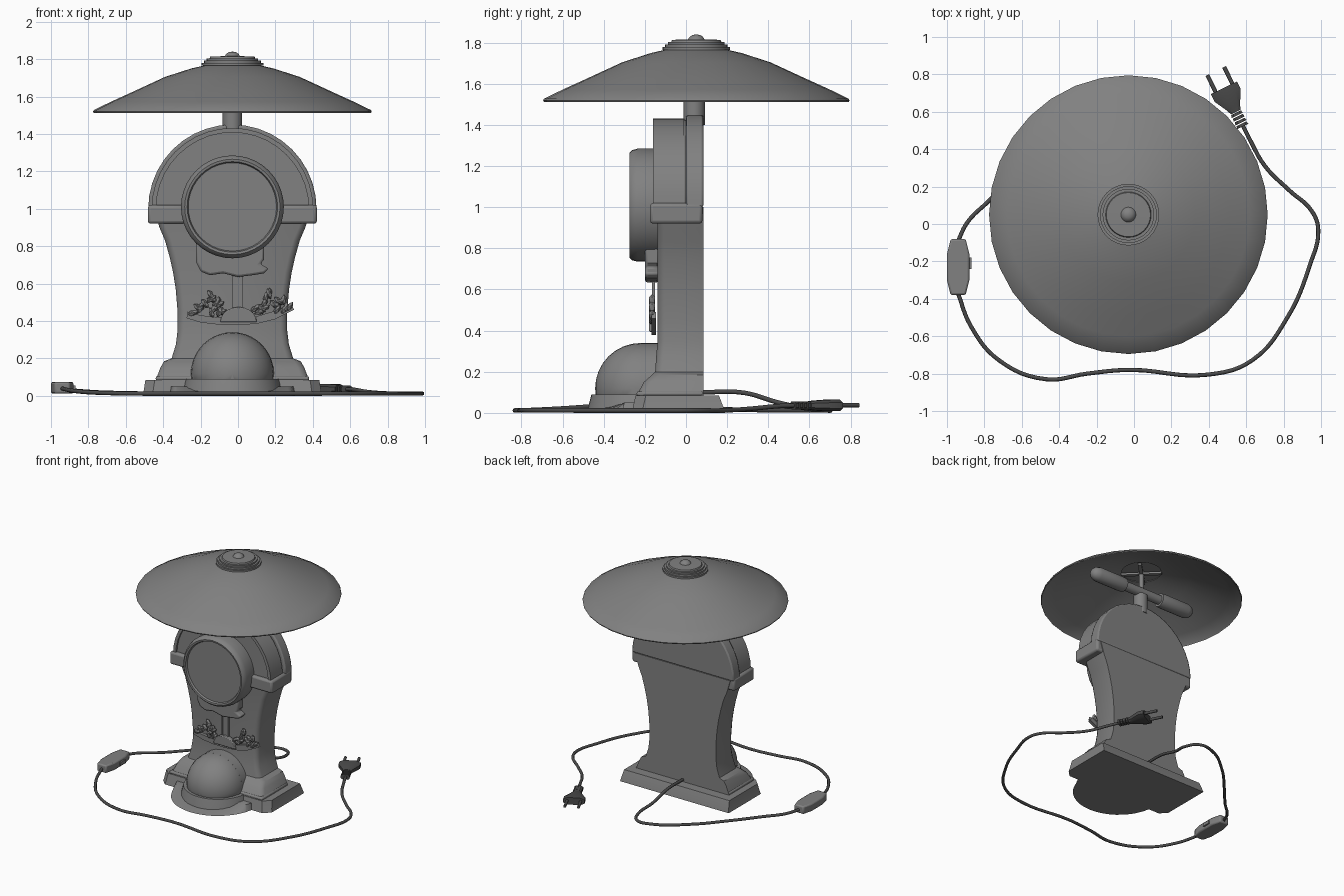
import bpy, bmesh, math, random
from mathutils import Vector, Matrix

cube = bpy.data.objects.get("Cube")
if cube:
    bpy.data.objects.remove(cube)
random.seed(4)
CX, CY = -0.03, 0.05   # lamp axis


def material(name, v):
    m = bpy.data.materials.new(name)
    m.use_nodes = True
    m.diffuse_color = (v, v, v, 1)
    m.node_tree.nodes["Principled BSDF"].inputs["Base Color"].default_value = (v, v, v, 1)
    return m


GREY = material("mid_grey", 0.22)
DARK = material("dark_grey", 0.07)


def finish(name, bm, mat=GREY, bevel=0, angle=35):
    bmesh.ops.recalc_face_normals(bm, faces=bm.faces)
    me = bpy.data.meshes.new(name)
    bm.to_mesh(me)
    bm.free()
    me.materials.append(mat)
    ob = bpy.data.objects.new(name, me)
    bpy.context.collection.objects.link(ob)
    if bevel:
        b = ob.modifiers.new("Bevel", 'BEVEL')
        b.width, b.segments, b.limit_method = bevel, 2, 'ANGLE'
        b.angle_limit = math.radians(40)
    bpy.ops.object.select_all(action='DESELECT')
    ob.select_set(True)
    bpy.context.view_layer.objects.active = ob
    bpy.ops.object.shade_smooth_by_angle(angle=math.radians(angle))
    return ob


def loft(name, rings, **kw):
    """Skin a list of equal-length point loops and cap both ends."""
    bm = bmesh.new()
    loops = [[bm.verts.new(p) for p in r] for r in rings]
    n = len(loops[0])
    for a, b in zip(loops, loops[1:]):
        for i in range(n):
            bm.faces.new((a[i], a[(i + 1) % n], b[(i + 1) % n], b[i]))
    bm.faces.new(loops[0])
    bm.faces.new(loops[-1])
    return finish(name, bm, **kw)


def prism(name, xz, y0, y1, **kw):
    return loft(name, [[(x, y, z) for x, z in xz] for y in (y0, y1)], **kw)


def box(name, lo, hi, **kw):
    xz = [(lo[0], lo[2]), (hi[0], lo[2]), (hi[0], hi[2]), (lo[0], hi[2])]
    return prism(name, xz, lo[1], hi[1], **kw)


def lathe(name, profile, origin, axis='Z', segs=32, **kw):
    """Revolve (radius, height) points about an axis through origin."""
    bm = bmesh.new()
    vs = [bm.verts.new((r, 0, h)) for r, h in profile]
    es = [bm.edges.new(p) for p in zip(vs, vs[1:])]
    bmesh.ops.spin(bm, geom=vs + es, cent=(0, 0, 0), axis=(0, 0, 1),
                   angle=math.tau, steps=segs)
    bmesh.ops.remove_doubles(bm, verts=bm.verts, dist=1e-5)
    rot = {'Z': Matrix(), 'X': Matrix.Rotation(math.pi / 2, 4, 'Y'),
           'Y': Matrix.Rotation(math.pi / 2, 4, 'X')}[axis]
    bm.transform(Matrix.Translation(origin) @ rot)
    return finish(name, bm, **kw)


def arc(cx, cz, r, a0=0, a1=180, n=20):
    return [(cx + r * math.cos(math.radians(a0 + (a1 - a0) * i / n)),
             cz + r * math.sin(math.radians(a0 + (a1 - a0) * i / n))) for i in range(n + 1)]


def tube(name, pts, r, mat, z_spline='NURBS'):
    cu = bpy.data.curves.new(name, 'CURVE')
    cu.dimensions, cu.bevel_depth, cu.bevel_resolution, cu.use_fill_caps = '3D', r, 2, True
    sp = cu.splines.new('BEZIER')
    sp.bezier_points.add(len(pts) - 1)
    for bp, p in zip(sp.bezier_points, pts):
        bp.co = p
        bp.handle_left_type = bp.handle_right_type = 'AUTO'
    sp.resolution_u = 6
    cu.materials.append(mat)
    ob = bpy.data.objects.new(name, cu)
    bpy.context.collection.objects.link(ob)


# Shade: thin open dish with rolled rim, and stepped finial
outer = [(.745, 1.52), (.74, 1.528), (.65, 1.572), (.54, 1.622), (.36, 1.705), (.22, 1.75), (.15, 1.766)]
inner = [(r - .004, z - .008) for r, z in reversed(outer)]
lathe("shade", outer + inner + [outer[0]], (CX, CY, 0))
steps = [(0, 1.765), (.165, 1.765), (.165, 1.778), (.152, 1.778), (.152, 1.792), (.138, 1.792),
         (.138, 1.804), (.122, 1.804), (.118, 1.814), (.04, 1.816), (.033, 1.828), (.018, 1.838), (0, 1.84)]
lathe("finial", steps, (CX, CY, 0))

# Shade support: stem, spider bars and twin lamps
lathe("stem", [(0, 1.40), (.052, 1.40), (.052, 1.56), (0, 1.56)], (CX, .04, 0), segs=16).scale.y = 1
lathe("spindle", [(0, 1.55), (.018, 1.55), (.018, 1.77), (0, 1.77)], (CX, CY, 0), segs=12)
for k in (45, -45):
    bar = box("spider_bar", (-.15, -.014, 1.735), (.15, .014, 1.752))
    bar.location = (CX, CY, 0)
    bar.rotation_euler.z = math.radians(k)
lathe("lamp_socket", [(0, -.2), (.036, -.2), (.036, .2), (0, .2)], (CX, CY, 1.585), axis='X', segs=16)
bulb = [(0, .17), (.052, .17), (.056, .2), (.056, .42), (.045, .455), (.024, .475), (0, .48)]
for s in (1, -1):
    lathe("lamp_bulb", [(r, h * s) for r, h in bulb], (CX, CY, 1.585), axis='X', segs=16)

# Waisted lower body: (height, half width, front y)
levels = [(.085, .41, -.24), (.15, .385, -.205), (.185, .365, -.165), (.2, .325, -.15), (.275, .302, -.145),
          (.35, .293, -.138), (.45, .293, -.138), (.57, .303, -.138), (.66, .317, -.138),
          (.74, .335, -.138), (.83, .36, -.138), (.9, .39, -.138), (1.0, .42, -.138)]
c = .035
loft("lower_body", [[(CX - w, .085, z), (CX + w, .085, z), (CX + w, f + c, z), (CX + w - .012, f + .012, z),
                     (CX + w - c, f, z), (CX - w + c, f, z), (CX - w + .012, f + .012, z),
                     (CX - w, f + c, z)] for z, w, f in levels])

# Arched head in two layers with a raised front rim
prism("head_back", arc(CX, 1.0, .45), 0, .085, bevel=.01)
prism("head_front", arc(CX, 1.0, .428), -.145, .002, bevel=.01)
prism("head_rim", arc(CX, 1.0, .432) + arc(CX, 1.0, .408, 180, 0), -.16, -.01)

# Side brackets wrapping round to the clock
for s in (1, -1):
    xs = sorted((CX + s * .24, CX + s * .452))
    box("side_bracket", (xs[0], -.175, .92), (xs[1], .08, 1.02), bevel=.015)

# Clock bezel and recessed face
bezel = [(0, .1), (.272, .1), (.275, .17), (.275, .235), (.268, .262), (.255, .275), (.242, .273),
         (.236, .258), (0, .258)]
lathe("clock_bezel", bezel, (CX, 0, 1.01), axis='Y', segs=40)

# Ribbon under the clock
ribbon = [(-.225, .84), (-.225, .715), (-.2, .665), (-.15, .645), (-.08, .655), (0, .635), (.08, .645),
          (.14, .655), (.165, .68), (.12, .705), (.14, .73), (.14, .84)]
prism("ribbon", ribbon, -.2, -.13, bevel=.012)

# Pendulum: rods, crescent, mound and leafy clusters
for x in (-.026, .022):
    box("pendulum_rod", (x - .006, -.165, .46), (x + .006, -.15, .68))
box("pendulum_strip", (-.022, -.158, .46), (.018, -.152, .68))
crescent = [(-.275, .415), (-.2, .392), (-.1, .38), (0, .378), (.1, .385), (.2, .41), (.3, .46), (.285, .49),
            (.2, .455), (.1, .425), (0, .42), (-.1, .42), (-.2, .43), (-.27, .45)]
prism("pendulum_crescent", crescent, -.168, -.145)
prism("pendulum_mound", [(x * 1.15 + .003, z * .95) for x, z in arc(0, .415, .085, n=10)], -.18, -.145, bevel=.006)


def cluster(name, spots):
    bm = bmesh.new()
    for x, z in spots:
        for k in range(3):
            m = (Matrix.Translation((x + random.uniform(-.016, .016), -.165, z + random.uniform(-.02, .02)))
                 @ Matrix.Rotation(random.uniform(0, 3), 4, 'Y') @ Matrix.Diagonal((.016, .018, .03, 1)))
            bmesh.ops.create_icosphere(bm, subdivisions=1, radius=1, matrix=m)
    finish(name, bm, angle=20)


cluster("left_leaves", [(-.23, .46), (-.19, .48), (-.15, .53), (-.14, .46), (-.1, .45), (-.1, .49)])
cluster("right_leaves", [(.1, .46), (.14, .48), (.16, .53), (.2, .47), (.23, .52), (.26, .48)])

# Stepped base and round-fronted plinth
def slab(x, f, b, z, k=.05):
    return [(CX - x, b, z), (CX + x, b, z), (CX + x, f + k, z), (CX + x - k, f, z),
            (CX - x + k, f, z), (CX - x, f + k, z)]


loft("base", [slab(.48, -.265, .19, 0), slab(.475, -.26, .185, .02), slab(.465, -.245, .16, .085)])
box("foot_step", (CX - .41, -.24, .08), (CX + .41, .085, .105), bevel=.01)


def plinth(r, z):
    return [(x, y, z) for x, y in [(CX + r, -.1)] + arc(CX, -.21, r, 0, -180) + [(CX - r, -.1)]]


loft("plinth_skirt", [plinth(.34, 0), plinth(.335, .02), plinth(.325, .04)][:1]
     + [[(x, max(y, -.3), z) for x, y, z in plinth(.33, .05)]])
loft("plinth", [plinth(.272, 0), plinth(.268, .02), plinth(.25, .09)])

# Rounded niche: half dome running back into the body
bm = bmesh.new()
bmesh.ops.create_uvsphere(bm, u_segments=32, v_segments=16, radius=.222)
bmesh.ops.rotate(bm, verts=bm.verts, matrix=Matrix.Rotation(math.pi / 2, 3, 'X'))
for v in bm.verts:
    if v.co.y > 1e-4:
        v.co.y = .12
        v.co.x, v.co.z = [q * .222 / max(math.hypot(v.co.x, v.co.z), .222) for q in (v.co.x, v.co.z)]
    v.co.z = max(v.co.z, -.05)
# straight back section
bmesh.ops.translate(bm, verts=bm.verts, vec=(CX, -.22, .118))
finish("niche_dome", bm)
prism("niche_tunnel", arc(CX, .118, .222) + [(CX - .222, .08), (CX + .222, .08)], -.22, -.1)

# Power cord in two runs
cord_in = [(-.03, .07, .1), (-.03, .28, .098), (-.02, .45, .05), (0, .6, .02), (-.05, .69, .012), (-.18, .68, .012),
           (-.4, .53, .012), (-.62, .3, .015), (-.77, .13, .02), (-.89, .01, .03), (-.945, -.1, .04)]
cord_out = [(-.945, -.36, .04), (-.87, -.55, .025), (-.72, -.73, .015), (-.47, -.83, .012), (-.25, -.8, .012),
            (-.03, -.78, .012), (.4, -.805, .012), (.63, -.73, .012), (.82, -.5, .012), (.94, -.22, .012),
            (.985, -.03, .012), (.95, .07, .012), (.83, .18, .012), (.7, .31, .02), (.62, .45, .033), (.58, .53, .036)]
for name, pts in (("cord_to_switch", cord_in), ("cord_to_plug", cord_out)):
    tube(name, pts, .011, DARK)

# Inline switch
plan = [(-.98, -.38), (-.9, -.38), (-.88, -.3), (-.88, -.16), (-.9, -.08), (-.98, -.08), (-1, -.16), (-1, -.3)]
loft("cord_switch", [[(x, y, z) for x, y in plan] for z in (.012, .074)], bevel=.01)
box("switch_button", (-.9, -.24, .03), (-.868, -.18, .055))

# Plug: tapered body, ribbed relief and two pins, built along local y
place = Matrix.Translation((.575, .535, .036)) @ Matrix.Rotation(math.radians(26), 4, 'Z')


def section(y, w, h):
    return [place @ Vector((x * w, y, z * h)) for x, z in ((-1, -.5), (-.6, -1), (.6, -1), (1, -.5),
                                                           (1, .5), (.6, 1), (-.6, 1), (-1, .5))]


loft("plug_body", [section(.07, .028, .02), section(.1, .04, .024), section(.17, .078, .028),
                   section(.215, .078, .028)], mat=DARK)
for k in range(4):
    loft("plug_relief", [section(-.015 + k * .022, .033, .02), section(.001 + k * .022, .029, .018)], mat=DARK)
for s in (1, -1):
    tube("plug_pin", [place @ Vector((s * .05, y, .002)) for y in (.2, .315)], .011, DARK)
